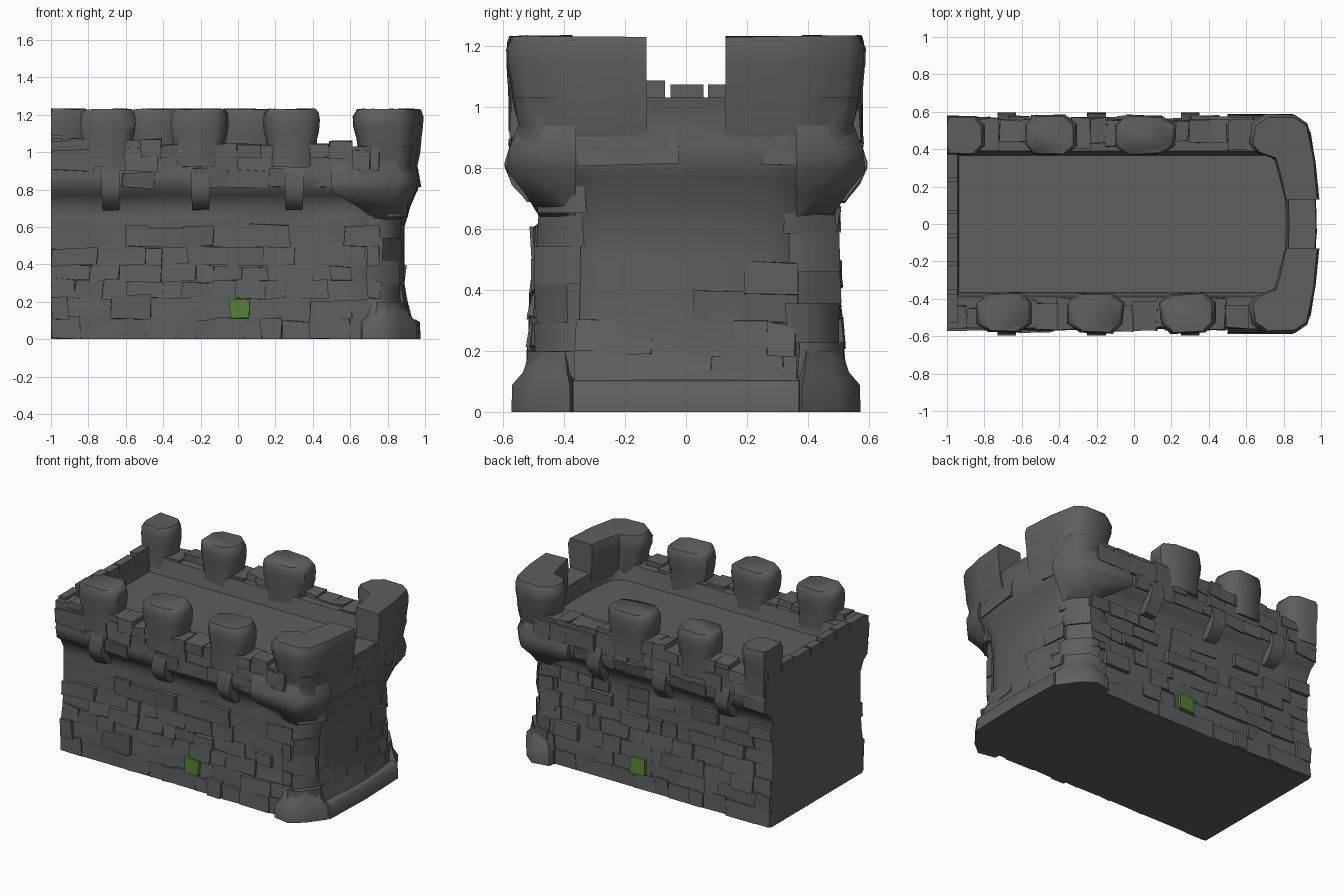
import bpy, bmesh, random
from mathutils import Vector

random.seed(7)
if "Cube" in bpy.data.objects:
    bpy.data.objects.remove(bpy.data.objects["Cube"])


def material(name, rgb):
    m = bpy.data.materials.new(name)
    m.use_nodes = True
    m.diffuse_color = (*rgb, 1)
    node = m.node_tree.nodes["Principled BSDF"]
    node.inputs["Base Color"].default_value = (*rgb, 1)
    node.inputs["Roughness"].default_value = 0.9
    return m


STONE = material("grey stone", (0.105, 0.115, 0.117))
MOSS = material("moss green", (0.08, 0.23, 0.03))

# Wall profiles by height: half depth, far end and corner chamfer
DEPTH = [(0, .5), (.1, .498), (.3, .487), (.5, .475), (.71, .478), (.77, .51),
         (.8, .55), (.87, .562), (.94, .55), (1.04, .558)]
END = [(0, .95), (.1, .94), (.15, .915), (.3, .89), (.6, .89), (.72, .925),
       (.84, .98), (.92, .95), (1.04, .975)]
CHAMFER = [(0, .17), (.6, .13), (.8, .08), (1.04, .05)]


def at(profile, z):
    for (z0, v0), (z1, v1) in zip(profile, profile[1:]):
        if z <= z1:
            return v0 + (v1 - v0) * (z - z0) / (z1 - z0)
    return profile[-1][1]


def jit(a):
    return random.uniform(-a, a)


def loft(bm, rings):
    loops = [[bm.verts.new(p) for p in ring] for ring in rings]
    n = len(loops[0])
    for a, b in zip(loops, loops[1:]):
        for i in range(n):
            j = (i + 1) % n
            bm.faces.new((a[i], a[j], b[j], b[i]))
    bm.faces.new(loops[0][::-1])
    bm.faces.new(loops[-1])


def finish(name, bm, mat=STONE, angle=0.9):
    bmesh.ops.recalc_face_normals(bm, faces=bm.faces[:])
    mesh = bpy.data.meshes.new(name)
    bm.to_mesh(mesh)
    bm.free()
    mesh.materials.append(mat)
    ob = bpy.data.objects.new(name, mesh)
    bpy.context.collection.objects.link(ob)
    bpy.ops.object.select_all(action="DESELECT")
    ob.select_set(True)
    bpy.context.view_layer.objects.active = ob
    bpy.ops.object.shade_smooth_by_angle(angle=angle)


def box(bm, x0, x1, y0, y1, z0, z1, j=0.0):
    ring = [(x0, y0), (x1, y0), (x1, y1), (x0, y1)]
    loft(bm, [[(max(x + jit(j), -1), y + jit(j), z + jit(j)) for x, y in ring] for z in (z0, z1)])


# Main body: lofted wall with a sunken walkway on top
def plan(half, end, start, z, chamfer, wobble=0.0):
    span = end - .04 - chamfer - start
    side = [(start + span * i / 12, -half + (jit(wobble) if i else 0)) for i in range(13)]
    side += [(end - .035, -half + chamfer), (end - .02, -.27), (end - .005, -.14)]
    back = [(x, -y) for x, y in reversed(side)]
    return [Vector((x, y, z)) for x, y in side + [(end, 0)] + back]


levels = [0, .1, .15, .22, .3, .4, .5, .6, .66, .71, .77, .8, .87, .94, 1.03]
rings = [plan(at(DEPTH, z), at(END, z), -1, z, at(CHAMFER, z), .008 if z else 0) for z in levels]
rings += [plan(.39, .83, -.945, 1.025, .05), plan(.365, .815, -.935, .92, .05)]
body = bmesh.new()
loft(body, rings)
finish("wall_body", body)


# Stones that stand slightly proud of a wall face and follow its profile
def proud_stone(bm, side, a0, a1, z0, z1, out, j=.008):
    loops = []
    for inset in (-.05, out):
        loop = []
        k = j if inset > 0 else 0
        for a, z in ((a0, z0), (a1, z0), (a1, z1), (a0, z1)):
            a, z = a + jit(k), max(z + jit(k), 0)
            d = inset + jit(k)
            if side:
                loop.append((max(a, -1), side * (at(DEPTH, z) + d), z))
            else:
                loop.append((min(at(END, z) - .07 * abs(a) + d, 1), a, z))
        loops.append(loop)
    loft(bm, loops)


def courses(name, side, start, stop, chance, reach, width):
    bm = bmesh.new()
    z = 0
    while z < .97:
        h = random.uniform(.075, .115)
        if .7 < z + h < .81:
            z = .81
            continue
        a = start
        while a < stop - .02:
            w = min(random.uniform(*width), stop - a)
            # Keep stones beside the mossy one shallow
            near_moss = side and z < .21 and z + h > .1 and a < .08 and a + w > -.06
            limit = .008 if near_moss else reach * (.6 if z > .75 else 1)
            if random.random() < chance:
                proud_stone(bm, side, a, a + w, z, z + h * random.uniform(.9, 1.15),
                            random.uniform(.002, limit), .004 if near_moss else .008)
            a += w
        z += h
    finish(name, bm, angle=1.0)


courses("front_stones", -1, -1, .76, .75, .03, (.09, .24))
courses("back_stones", 1, -1, .76, .75, .03, (.09, .24))
courses("end_stones", 0, -.36, .36, .6, .012, (.2, .45))

# Plinth along the rounded end
bm = bmesh.new()
loft(bm, [[(.8, -.38, z), (x, -.37, z), (x + .012, 0, z), (x, .37, z), (.8, .38, z)]
          for z, x in ((0, .965), (.09, .96), (.105, .94))])
finish("end_plinth", bm)

FOOT = [(.64, .42), (.66, .55), (.78, .572), (.87, .5), (.955, .38), (.86, .34)]
for side, label in ((-1, "front"), (1, "back")):
    # Splayed foot at the corner
    bm = bmesh.new()
    loft(bm, [[(.8 + (x - .8) * s + jit(.004), side * (.42 + (y - .42) * s), z) for x, y in FOOT]
              for z, s in ((0, 1), (.09, .98), (.13, .75), (.2, .6))])
    finish(label + "_corner_foot", bm)

    # Corner stones on the chamfer
    bm = bmesh.new()
    z = .11
    while z < .66:
        h = random.uniform(.08, .13)
        x, y = at(END, z + h / 2) - .025 + jit(.01), at(DEPTH, z + h / 2) + .015 + jit(.012)
        dx, dy = random.uniform(.14, .22), random.uniform(.13, .18)
        ring = [(x - dx, y - dy), (x - dx, y), (x - .095, y), (x, y - .11), (x, y - dy)]
        loft(bm, [[(px + jit(.006), side * (py + jit(.006)), pz) for px, py in ring]
                  for pz in (z, z + h)])
        z += h
    finish(label + "_corner_stones", bm)

    # Corbels under the overhang
    bm = bmesh.new()
    for x in (-.68, -.2, .3):
        loft(bm, [[(x - w, side * .44, z), (x + w, side * .44, z),
                   (x + w, side * y, z + jit(.008)), (x - w, side * y, z + jit(.008))]
                  for w, y, z in ((.045, .52, .69), (.048, .57, .75), (.05, .595, .81), (.05, .56, .92))])
    finish(label + "_corbels", bm)

    # Sloped haunch carrying the corner
    bm = bmesh.new()
    loft(bm, [[(x0, side * .4, z), (x1, side * .36, z), (x1 - .02, side * (y - .09), z),
               (x1 - .1, side * y, z), (x0, side * y, z)]
              for x0, x1, y, z in ((.74, .88, .48, .64), (.62, .91, .53, .72), (.5, .95, .587, .79),
                                   (.5, .965, .58, .86), (.5, .94, .545, .95))])
    finish(label + "_corner_haunch", bm, angle=1.0)

    # Moss-covered stone
    bm = bmesh.new()
    proud_stone(bm, side, -.045, .062, .11, .212, .026, .004)
    finish(label + "_moss_stone", bm, MOSS)

# Merlons, staggered between the front and the back
CAP = [(.92, .88), (1.06, .89), (1.11, .97), (1.17, 1.0), (1.21, .96), (1.23, .84)]
OCT = [(-1, -.5), (-.6, -1), (.6, -1), (1, -.5), (1, .5), (.6, 1), (-.6, 1), (-1, .5)]
for side, label, spots in ((-1, "front", [(-.695, .15), (-.205, .15), (.29, .15)]),
                           (1, "back", [(-.92, .13), (-.445, .14), (.06, .16)])):
    for i, (cx, hx) in enumerate(spots):
        bm = bmesh.new()
        pts = [(px * hx + jit(.008), py * .107 + jit(.006)) for px, py in OCT]
        loft(bm, [[(max(cx + px * s, -1), side * .476 + py * (1 + s) / 2, z + jit(.005))
                   for px, py in pts] for z, s in CAP])
        finish(f"{label}_merlon_{i + 1}", bm)

    # Corner merlon wrapping round the end
    outline = [(.625, .43), (.64, .53), (.71, .58), (.86, .575), (.925, .53), (.965, .34),
               (.985, .13), (.81, .13), (.785, .24), (.755, .35), (.66, .385)]
    bm = bmesh.new()
    loft(bm, [[(.86 + (x - .86) * s, side * (.4 + (y - .4) * (s if y > .13 else 1)), z + jit(.003))
               for x, y in outline]
              for z, s in ((.9, .75), (1.0, .92), (1.08, .97), (1.14, 1.04), (1.19, 1.05), (1.23, .95))])
    finish(label + "_corner_merlon", bm)

    # Broken stones along the low parapet
    bm = bmesh.new()
    x = -1
    while x < .58:
        w = random.uniform(.08, .15)
        ys = sorted((side * random.uniform(.39, .45), side * random.uniform(.55, .57)))
        box(bm, x, x + w, *ys, .97, random.uniform(1.035, 1.075), .008)
        x += w
    finish(label + "_parapet_stones", bm)

# Jagged thin parapet on the flat end
bm = bmesh.new()
y = -.53
while y < .42:
    w = random.uniform(.12, .19)
    box(bm, -1, -.945, y, y + w * .88, .96, random.uniform(1.07, 1.09))
    y += w
finish("flat_end_parapet", bm)
